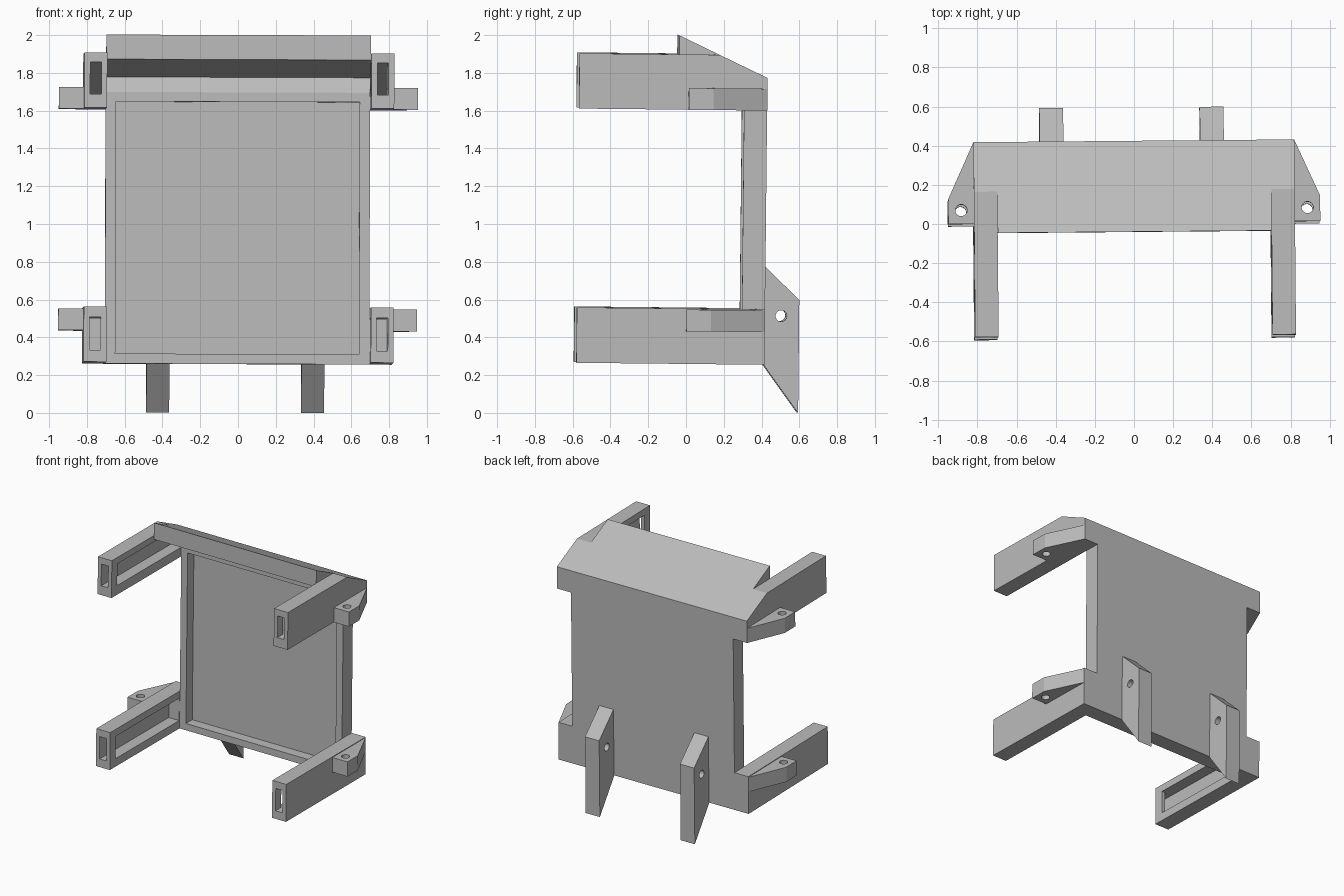
import bpy, bmesh
from math import radians
from mathutils import Matrix, Vector, Euler

if "Cube" in bpy.data.objects:
    bpy.data.objects.remove(bpy.data.objects["Cube"], do_unlink=True)

grey = bpy.data.materials.new("plain grey")
grey.use_nodes = True
GREY = (0.5, 0.5, 0.5, 1)
grey.diffuse_color = GREY
grey.node_tree.nodes["Principled BSDF"].inputs["Base Color"].default_value = GREY

BACK, FRONT, TIP = 0.417, 0.295, -0.58
parts = []


def extrude(name, points, start, end, axis="x"):
    """Closed outline swept along x (points are y, z) or z (points are x, y)."""
    bm = bmesh.new()
    place = (lambda p, t: (t, *p)) if axis == "x" else (lambda p, t: (*p, t))
    face = bm.faces.new([bm.verts.new(place(p, start)) for p in points])
    swept = bmesh.ops.extrude_face_region(bm, geom=[face])["geom"]
    shift = Vector(place((0, 0), end - start))
    bmesh.ops.translate(bm, vec=shift,
                        verts=[v for v in swept if isinstance(v, bmesh.types.BMVert)])
    bmesh.ops.recalc_face_normals(bm, faces=bm.faces)
    mesh = bpy.data.meshes.new(name)
    bm.to_mesh(mesh)
    bm.free()
    mesh.materials.append(grey)
    obj = bpy.data.objects.new(name, mesh)
    bpy.context.collection.objects.link(obj)
    return obj


def rect(a, b, c, d):
    return [(a, c), (b, c), (b, d), (a, d)]


def rod(center, radius, start, end, axis):
    ring = [Vector((radius, 0)) @ Matrix.Rotation(radians(a), 2) + Vector(center)
            for a in range(0, 360, 20)]
    return extrude("hole_cutter", ring, start, end, axis)


def cut(obj, *cutters):
    for cutter in cutters:
        cutter.hide_render = True
        mod = obj.modifiers.new("cut", "BOOLEAN")
        mod.operation, mod.solver, mod.object = "DIFFERENCE", "EXACT", cutter
        bpy.context.view_layer.objects.active = obj
        bpy.ops.object.modifier_apply(modifier=mod.name)
        bpy.data.objects.remove(cutter, do_unlink=True)
    parts.append(obj)


def mirrored(obj, name):
    copy = obj.copy()
    copy.data = obj.data.copy()
    copy.name = name
    copy.data.transform(Matrix.Scale(-1, 4, (1, 0, 0)))
    copy.data.flip_normals()
    bpy.context.collection.objects.link(copy)
    parts.append(copy)


# Back plate with a shallow tray recess on its front
plate = extrude("back_plate", rect(FRONT, BACK, 0.262, 1.70), -0.70, 0.70)
cut(plate, extrude("tray_cutter", rect(FRONT - 0.1, 0.375, 0.315, 1.65), -0.645, 0.645))

# Sloping hood, open at the front and underneath
hood = extrude("hood", [(-0.05, 2.0), (BACK, 1.78), (BACK, 1.70), (FRONT, 1.70),
                        (0.34, 1.78), (-0.05, 1.87)], -0.70, 0.70)
parts.append(hood)

# Arms: a slot along the inner side and a window in the tip
upper = [(TIP, 1.608), (BACK, 1.608), (BACK, 1.78), (0.162, 1.90), (TIP, 1.90)]
upper_slot = [(-0.51, 1.68), (0.36, 1.68), (0.0, 1.85), (-0.51, 1.85)]
lower = rect(TIP, BACK, 0.262, 0.555)
lower_slot = rect(-0.51, 0.29, 0.325, 0.50)
for level, outline, slot in (("upper", upper, upper_slot), ("lower", lower, lower_slot)):
    bottom, top = slot[0][1], slot[2][1]
    arm = extrude(f"{level}_left_arm", outline, 0.70, 0.82)
    cut(arm, extrude("slot_cutter", slot, 0.65, 0.79),
        extrude("window_cutter", rect(-0.65, -0.45, bottom, top), 0.73, 0.79))
    mirrored(arm, f"{level}_right_arm")

# Side mounting tabs with screw holes
tab_outline = [(0.81, 0.0), (0.95, 0.0), (0.95, 0.13), (0.82, BACK), (0.81, BACK)]
for level, bottom in (("upper", 1.608), ("lower", 0.435)):
    tab = extrude(f"{level}_left_tab", tab_outline, bottom, bottom + 0.115, "z")
    cut(tab, rod((0.885, 0.07), 0.03, bottom - 0.1, bottom + 0.2, "z"))
    mirrored(tab, f"{level}_right_tab")

# Rear brackets with cross holes
leg_outline = [(BACK - 0.01, 0.27), (0.60, 0.006), (0.60, 0.606), (BACK - 0.01, 0.79)]
for side, x in (("left", 0.342), ("right", -0.478)):
    leg = extrude(f"{side}_rear_bracket", leg_outline, x, x + 0.122)
    cut(leg, rod((0.505, 0.52), 0.03, x - 0.1, x + 0.2, "x"))

# The whole assembly leans very slightly
pivot = Vector((0, 0, 1))
lean = Euler((radians(-0.6), radians(0.2), radians(0.5))).to_matrix().to_4x4()
for obj in parts:
    obj.data.transform(Matrix.Translation(pivot) @ lean @ Matrix.Translation(-pivot))
